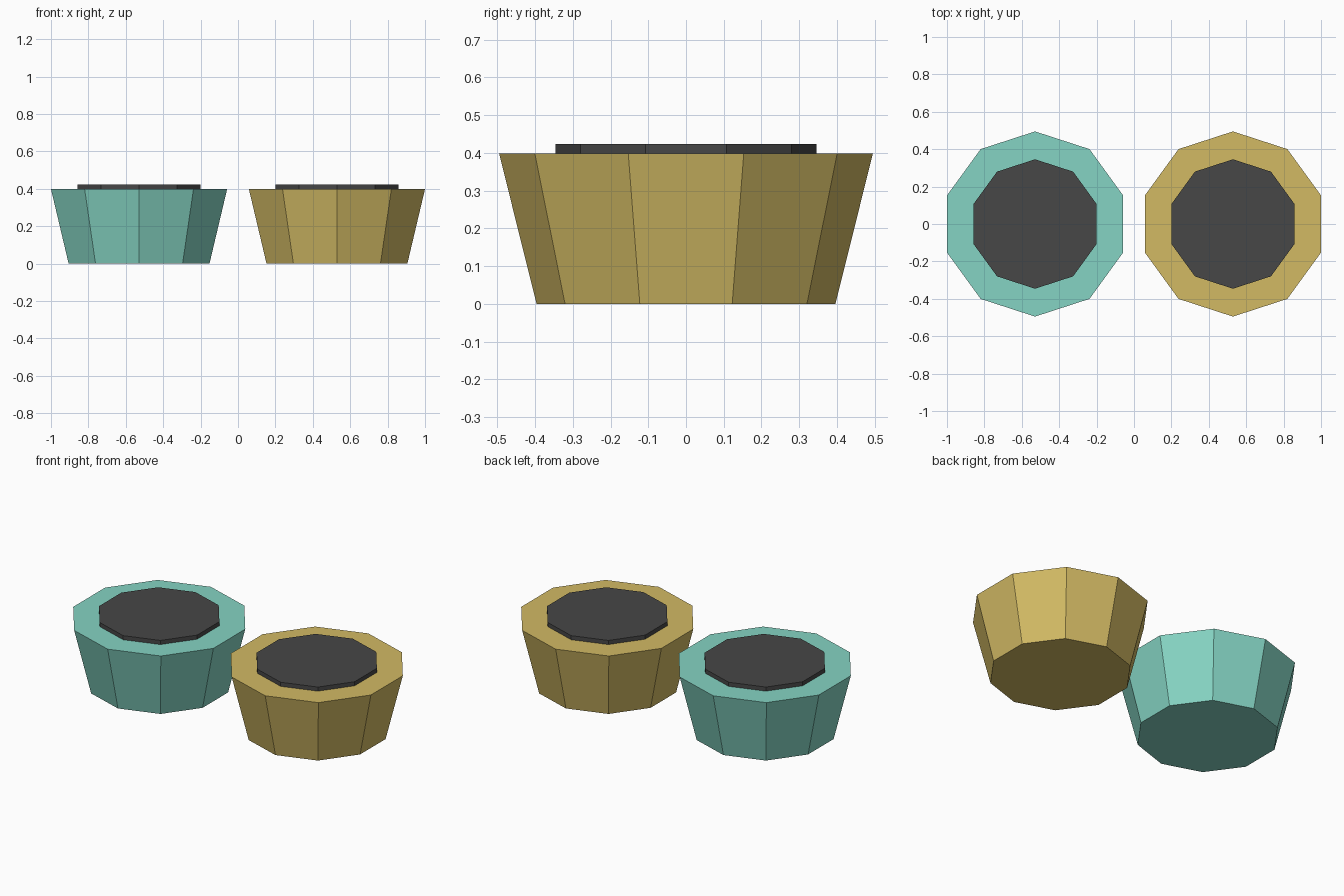
import bpy, bmesh, math

if "Cube" in bpy.data.objects:
    bpy.data.objects.remove(bpy.data.objects["Cube"])

SIDES = 10


def material(name, rgb):
    # sRGB 0-255 to linear
    lin = [((c / 255 + 0.055) / 1.055) ** 2.4 for c in rgb]
    m = bpy.data.materials.new(name)
    m.diffuse_color = (*lin, 1)
    m.use_nodes = True
    m.node_tree.nodes["Principled BSDF"].inputs["Base Color"].default_value = m.diffuse_color
    return m


def frustum(name, x, z0, z1, r0, r1, mat):
    """Ten-sided tapered solid with a corner pointing along y."""
    bm = bmesh.new()
    rings = []
    for z, r in ((z0, r0), (z1, r1)):
        angles = [math.pi / 2 + math.tau * i / SIDES for i in range(SIDES)]
        rings.append([bm.verts.new((r * math.cos(a), r * math.sin(a), z)) for a in angles])
    low, high = rings
    bm.faces.new(low[::-1])
    bm.faces.new(high)
    for i in range(SIDES):
        j = (i + 1) % SIDES
        bm.faces.new((low[i], low[j], high[j], high[i]))
    mesh = bpy.data.meshes.new(name)
    bm.to_mesh(mesh)
    bm.free()
    mesh.materials.append(mat)
    ob = bpy.data.objects.new(name, mesh)
    ob.location.x = x
    bpy.context.collection.objects.link(ob)
    return ob


teal = material("teal", (133, 212, 195))
gold = material("mustard", (210, 186, 100))
dark = material("dark_grey", (71, 71, 71))

# Two tapered pots, each with a raised dark disc on top
for side, x, mat in (("left", -0.529, teal), ("right", 0.529, gold)):
    frustum(side + "_pot", x, 0, 0.398, 0.396, 0.495, mat)
    frustum(side + "_disc", x, 0.373, 0.423, 0.346, 0.346, dark)
